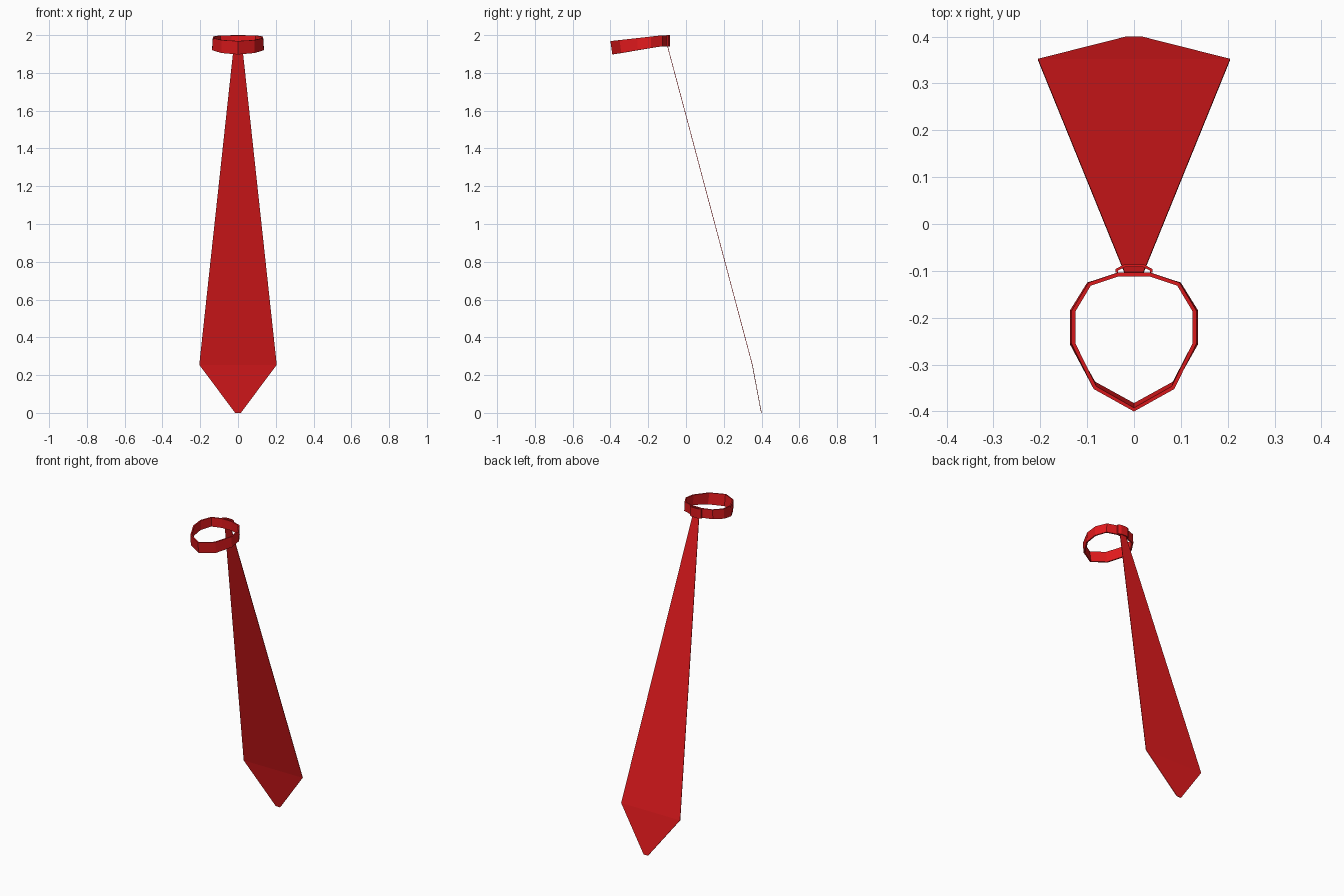
import bpy

if "Cube" in bpy.data.objects:
    bpy.data.objects.remove(bpy.data.objects["Cube"])

red = bpy.data.materials.new("red_fabric")
red.diffuse_color = (0.75, 0.01, 0.012, 1)
red.use_nodes = True
red.node_tree.nodes["Principled BSDF"].inputs["Base Color"].default_value = red.diffuse_color


def make(name, verts, faces, thickness, offset):
    """Mesh from a sheet, given a thin fabric thickness."""
    me = bpy.data.meshes.new(name)
    me.from_pydata(verts, [], faces)
    me.materials.append(red)
    ob = bpy.data.objects.new(name, me)
    bpy.context.collection.objects.link(ob)
    mod = ob.modifiers.new("thickness", 'SOLIDIFY')
    mod.thickness = thickness
    mod.offset = offset
    return ob


def strip(path, close):
    """Upright strip through (bottom point, top point) pairs."""
    verts = [p for pair in path for p in pair]
    n = len(path)
    faces = []
    for i in range(n if close else n - 1):
        a, b = 2 * i, 2 * ((i + 1) % n)
        faces.append((a, b, b + 1, a + 1))
    return verts, faces


def mirrored(half):
    """Complete a half loop by adding its mirror image."""
    return half + [(-x, y) for x, y in reversed(half) if x > 0]


# Neck band: tilted, faceted loop, slightly wider at the bottom on the sides
half = [(0, -0.40), (0.086, -0.352), (0.133, -0.256),
        (0.133, -0.185), (0.097, -0.125), (0.035, -0.104)]
band = []
for x, y in mirrored(half):
    top = 1.999 + 0.112 * min(0, y + 0.125)
    bottom = 1.941 + 0.158 * min(0, y + 0.125)
    band.append(((x * 1.03, y + (0.010 if y < -0.3 else 0), bottom), (x, y, top)))
make("neck_band", *strip(band, True), 0.008, -1)

# Knot: short strip wrapped over the top of the blade
knot_path = [(0.04, -0.103), (0.039, -0.096), (0.021, -0.086),
             (-0.021, -0.086), (-0.039, -0.096), (-0.04, -0.103)]
knot = [((x, y, 1.94), (x, y, 2.0)) for x, y in knot_path]
make("knot", *strip(knot, False), 0.006, -1)

# Blade: long tapered sheet with a pointed end
rows = [(0.015, 0.399, 0.0), (0.205, 0.351, 0.255), (0.02, -0.104, 1.965)]
blade = [((-w, y, z), (w, y, z)) for w, y, z in rows]
make("blade", *strip(blade, False), 0.003, 0)
